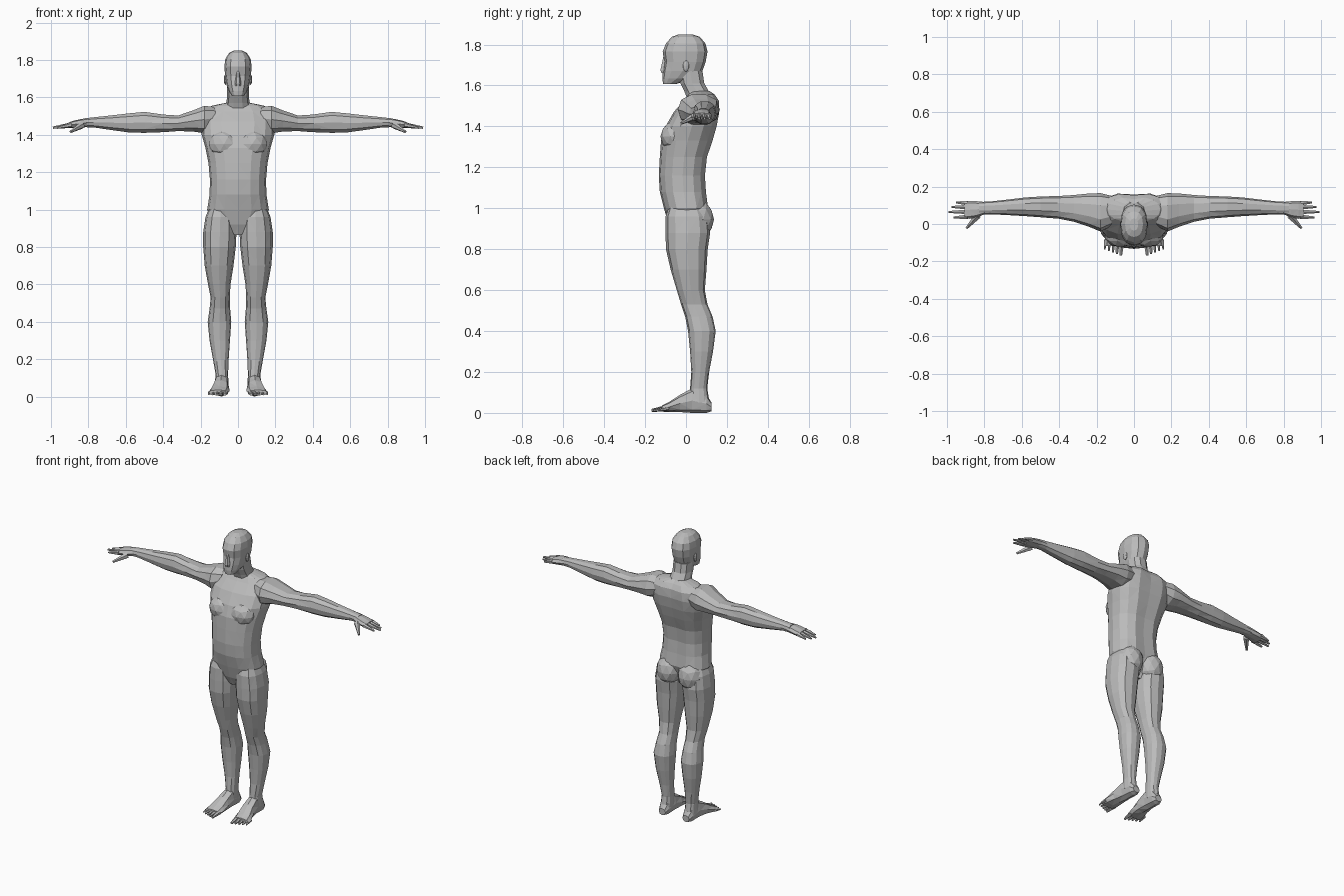
import bpy, bmesh, math
from mathutils import Vector, Matrix

cube = bpy.data.objects.get("Cube")
if cube:
    bpy.data.objects.remove(cube, do_unlink=True)

# One plain grey for the whole figure
GREY = (0.5, 0.5, 0.5, 1)
skin = bpy.data.materials.new("plain grey")
skin.use_nodes = True
skin.diffuse_color = GREY
for node in skin.node_tree.nodes:
    if node.type == 'BSDF_PRINCIPLED':
        node.inputs["Base Color"].default_value = GREY
        node.inputs["Roughness"].default_value = 0.8


def finish(name, bm, mirrored):
    """Turn a bmesh into a flat shaded, faceted object."""
    bmesh.ops.recalc_face_normals(bm, faces=bm.faces)
    bmesh.ops.triangulate(bm, faces=bm.faces, quad_method='SHORT_EDGE')
    mesh = bpy.data.meshes.new(name)
    bm.to_mesh(mesh)
    bm.free()
    mesh.materials.append(skin)
    obj = bpy.data.objects.new(name, mesh)
    bpy.context.collection.objects.link(obj)
    if mirrored:
        mod = obj.modifiers.new("mirror", 'MIRROR')
        mod.use_mirror_merge = False
    return obj


def loft(name, axis, rows, sides=10, mirrored=True, square=0.85, groove=None):
    """Skin rounded rings; each row is position, u min, u max, v min, v max."""
    bm = bmesh.new()
    rings = []
    for pos, u0, u1, v0, v1 in rows:
        ring = []
        for i in range(sides):
            a = math.tau * i / sides
            c, s = math.cos(a), math.sin(a)
            u = (u0 + u1) / 2 + (u1 - u0) / 2 * math.copysign(abs(c) ** square, c)
            v = (v0 + v1) / 2 + (v1 - v0) / 2 * math.copysign(abs(s) ** square, s)
            if groove and s > 0.99:
                v -= groove
            point = {'x': (pos, u, v), 'y': (u, pos, v), 'z': (u, v, pos)}[axis]
            ring.append(bm.verts.new(point))
        rings.append(ring)
    for low, high in zip(rings, rings[1:]):
        for i in range(sides):
            j = (i + 1) % sides
            bm.faces.new((low[i], low[j], high[j], high[i]))
    bm.faces.new(rings[0])
    bm.faces.new(rings[-1])
    return finish(name, bm, mirrored)


def taper(name, start, end, r_start, r_end, sides=6):
    """Tapered digit between two points, on both sides of the body."""
    a, b = Vector(start), Vector(end)
    turn = (b - a).to_track_quat('Z', 'Y').to_matrix().to_4x4()
    bm = bmesh.new()
    bmesh.ops.create_cone(bm, cap_ends=True, segments=sides, radius1=r_start,
                          radius2=r_end, depth=(b - a).length,
                          matrix=Matrix.Translation((a + b) / 2) @ turn)
    return finish(name, bm, True)


def bulge(name, centre, radii):
    """Low-poly ellipsoid muscle, on both sides of the body."""
    bm = bmesh.new()
    bmesh.ops.create_icosphere(bm, subdivisions=2, radius=1,
                               matrix=Matrix.Translation(centre) @ Matrix.Diagonal((*radii, 1)))
    return finish(name, bm, True)


# Torso, with a furrow along the spine
loft("torso", 'z', [
    (.865, -.04, .04, -.06, .05),
    (.92, -.13, .13, -.085, .085),
    (1, -.165, .165, -.108, .115),
    (1.08, -.152, .152, -.128, .105),
    (1.16, -.15, .15, -.133, .1),
    (1.25, -.158, .158, -.128, .11),
    (1.33, -.174, .174, -.122, .138),
    (1.4, -.194, .194, -.1, .158),
    (1.47, -.198, .198, -.06, .17),
    (1.525, -.18, .18, -.012, .166),
    (1.555, -.14, .14, .01, .145),
    (1.572, -.06, .06, .02, .12),
], sides=16, mirrored=False, groove=.012)
bulge("chest_muscle", (.075, -.055, 1.35), (.085, .07, .075))
bulge("buttock", (.078, .06, .945), (.08, .077, .095))

# Neck leaning forward into the head
loft("neck", 'z', [
    (1.53, -.075, .075, .005, .14),
    (1.57, -.062, .062, -.01, .115),
    (1.61, -.058, .058, -.03, .092),
    (1.67, -.058, .058, -.045, .083),
], mirrored=False)

# Head, from chin to crown
loft("head", 'z', [
    (1.608, -.032, .032, -.112, -.045),
    (1.635, -.05, .05, -.116, .03),
    (1.67, -.062, .062, -.114, .08),
    (1.715, -.069, .069, -.106, .096),
    (1.765, -.073, .073, -.114, .105),
    (1.805, -.068, .068, -.098, .095),
    (1.837, -.048, .048, -.07, .068),
    (1.85, -.022, .022, -.035, .03),
], sides=12, mirrored=False)
loft("nose", 'z', [
    (1.66, -.016, .016, -.122, -.09),
    (1.675, -.017, .017, -.127, -.09),
    (1.74, -.007, .007, -.112, -.09),
], sides=6, mirrored=False)
bulge("ear", (.068, 0, 1.695), (.008, .015, .028))

# Arms, from shoulder to wrist
loft("arm", 'x', [
    (.12, -.01, .15, 1.43, 1.55),
    (.18, -.04, .165, 1.405, 1.558),
    (.24, -.015, .163, 1.415, 1.533),
    (.32, .012, .155, 1.418, 1.505),
    (.4, .028, .15, 1.412, 1.51),
    (.5, .036, .147, 1.408, 1.525),
    (.58, .042, .142, 1.41, 1.517),
    (.68, .048, .13, 1.424, 1.505),
    (.77, .052, .12, 1.438, 1.495),
    (.83, .05, .118, 1.44, 1.488),
])

# Hands with fingers and thumb
loft("hand", 'x', [
    (.8, .052, .118, 1.442, 1.49),
    (.84, .035, .122, 1.438, 1.484),
    (.88, .028, .124, 1.435, 1.475),
    (.905, .03, .122, 1.437, 1.466),
], sides=8)
finger_tips = [("little_finger", .112, .95), ("ring_finger", .09, .975),
               ("middle_finger", .065, .99), ("index_finger", .038, .965)]
for name, y, tip in finger_tips:
    taper(name, (.89, y, 1.453), (tip, y * 1.08 - .006, 1.438), .014, .006)
taper("thumb", (.835, .045, 1.452), (.895, -.022, 1.416), .02, .007)

# Legs, from hip to ankle
loft("leg", 'z', [
    (1.02, .03, .15, -.08, .08),
    (.96, .015, .174, -.1, .11),
    (.88, .008, .186, -.1, .118),
    (.8, .012, .186, -.098, .106),
    (.7, .024, .178, -.075, .1),
    (.6, .04, .16, -.045, .092),
    (.53, .044, .146, -.024, .105),
    (.47, .042, .152, -.004, .13),
    (.4, .036, .162, .01, .145),
    (.3, .043, .152, .02, .132),
    (.2, .05, .134, .026, .113),
    (.12, .053, .12, .02, .104),
    (.05, .05, .125, .015, .115),
], sides=12)

# Feet with toes
loft("foot", 'y', [
    (.125, .062, .11, .008, .05),
    (.1, .052, .122, 0, .09),
    (.03, .05, .126, 0, .12),
    (-.03, .047, .138, .004, .088),
    (-.08, .046, .154, .004, .055),
    (-.118, .052, .16, .006, .036),
], sides=8)
for i, name in enumerate(["big_toe", "second_toe", "third_toe", "fourth_toe", "small_toe"]):
    x = .066 + i * .0215
    size = .015 - i * .0015
    taper(name, (x, -.1 + i * .004, .022), (x + .004, -.168 + i * .008, .012), size, size / 2)
